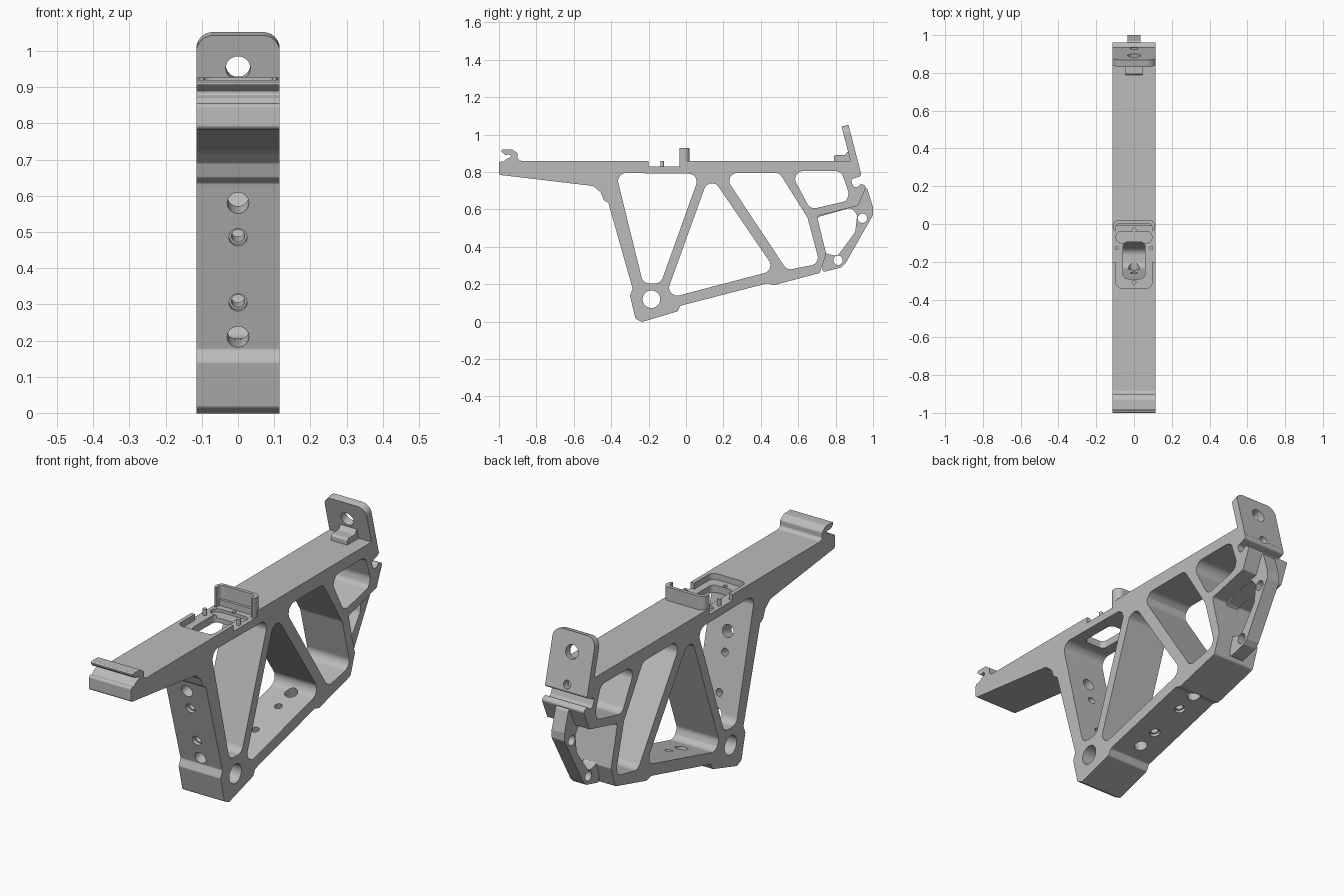
import bpy, bmesh, math
from mathutils import Vector, Matrix

cube = bpy.data.objects.get("Cube")
if cube:
    bpy.data.objects.remove(cube, do_unlink=True)

HALF = 0.115          # half width of the frame
STRUT = 0.035         # half width of the rear strut

metal = bpy.data.materials.new("grey metal")
metal.use_nodes = True
metal.diffuse_color = (0.5, 0.5, 0.5, 1)
metal.node_tree.nodes["Principled BSDF"].inputs["Base Color"].default_value = (0.5, 0.5, 0.5, 1)


def frame(u, v, origin=(0, 0, 0)):
    """Local x -> u, local y -> v, extrusion along their cross product."""
    u, v = Vector(u).normalized(), Vector(v).normalized()
    m = Matrix((u, v, u.cross(v))).transposed().to_4x4()
    m.translation = Vector(origin)
    return m


SIDE = frame((0, 1, 0), (0, 0, 1))
TOP = frame((1, 0, 0), (0, 1, 0))


def rounded(points, radius, steps=6):
    """Fillet every corner, limited by the neighbouring edge lengths."""
    out, n = [], len(points)
    pts = [Vector(p[:2]) for p in points]
    for i, p in enumerate(pts):
        a, b = pts[i - 1] - p, pts[(i + 1) % n] - p
        r = points[i][2] if len(points[i]) > 2 else radius
        half = a.angle(b) / 2
        t = min(r / math.tan(half), 0.45 * a.length, 0.45 * b.length)
        if t < 0.001:
            out.append(p)
            continue
        r = t * math.tan(half)
        start, end = p + a.normalized() * t, p + b.normalized() * t
        centre = p + (a.normalized() + b.normalized()).normalized() * (r / math.sin(half))
        for k in range(steps + 1):
            d = (start - centre).lerp(end - centre, k / steps)
            out.append(centre + d.normalized() * r)
    return out


def prism(name, points, low, high, matrix=SIDE, radius=0.0):
    bm = bmesh.new()
    ring = [bm.verts.new((p[0], p[1], low)) for p in rounded(points, radius)]
    face = bm.faces.new(ring)
    ext = bmesh.ops.extrude_face_region(bm, geom=[face])["geom"]
    moved = [g for g in ext if isinstance(g, bmesh.types.BMVert)]
    bmesh.ops.translate(bm, verts=moved, vec=(0, 0, high - low))
    bmesh.ops.transform(bm, matrix=matrix, verts=bm.verts)
    bmesh.ops.recalc_face_normals(bm, faces=bm.faces)
    mesh = bpy.data.meshes.new(name)
    bm.to_mesh(mesh)
    bm.free()
    obj = bpy.data.objects.new(name, mesh)
    mesh.materials.append(metal)
    bpy.context.collection.objects.link(obj)
    return obj


def rod(name, centre, axis, radius, depth):
    q = Vector(axis).to_track_quat('Z', 'Y').to_matrix().to_4x4()
    q.translation = Vector(centre)
    circle = [(radius * math.cos(k * math.tau / 32), radius * math.sin(k * math.tau / 32))
              for k in range(32)]
    return prism(name, circle, -depth / 2, depth / 2, q)


def box(name, x0, x1, y0, y1, z0, z1, radius=0.0):
    return prism(name, [(x0, y0), (x1, y0), (x1, y1), (x0, y1)], z0, z1, TOP, radius)


def combine(obj, tools, operation='DIFFERENCE'):
    for tool in tools:
        mod = obj.modifiers.new("combine", 'BOOLEAN')
        mod.object, mod.operation, mod.solver = tool, operation, 'EXACT'
        bpy.context.view_layer.update()
        mesh = bpy.data.meshes.new_from_object(obj.evaluated_get(bpy.context.evaluated_depsgraph_get()))
        obj.modifiers.clear()
        obj.data = mesh
        bpy.data.objects.remove(tool, do_unlink=True)


# Main frame silhouette: front hook, deck, rear block, lower bar, front leg
outline = [
    (-1, .92), (-.93, .92), (-.9, .9), (-.9, .87), (-.885, .86), (.915, .86),
    (.94, .78), (.88, .76), (.895, .72), (.92, .72), (.935, .737), (.965, .725),
    (.92, .62), (.7, .565), (.75, .36), (.715, .26), (.47, .195), (.435, .205),
    (-.03, .085), (-.045, .055), (-.235, -.002), (-.27, .015), (-.3, .14),
    (-.285, .175), (-.415, .635), (-.44, .65), (-.455, .69), (-.495, .725, .05),
    (-1, .785), (-1, .855), (-.975, .855), (-.96, .87), (-.935, .88),
    (-.94, .895), (-.965, .89)]
body = prism("main_frame", outline, -HALF, HALF, SIDE, 0.012)

# Tilted rear plate with rounded top corners, and its small front tab
UP, OUT = Vector((0, -.25, .968)), Vector((0, .968, .25))
plate = prism("plate", [(-HALF, -.02, 0), (HALF, -.02, 0), (HALF, .235), (-HALF, .235)],
              -.019, .019, frame((1, 0, 0), UP, (0, .909, .82)), 0.045)
tab = prism("tab", [(.79, .84), (.9, .84), (.88, .91), (.865, .91), (.85, .89), (.79, .89)],
            -.045, .045, SIDE, 0.012)
combine(body, [plate, tab], 'UNION')

# Lightening windows through the side
windows = [
    [(-.375, .795), (.075, .79), (-.135, .205), (-.23, .205)],
    [(.127, .79), (-.115, .12), (.478, .275)],
    [(.195, .795), (.5, .795), (.65, .555), (.715, .31), (.54, .275)],
    [(.555, .805), (.83, .805), (.87, .69), (.86, .645), (.665, .6)]]
cuts = [prism("window", w, -.2, .2, SIDE, .042) for w in windows]
cuts.append(rod("pivot_hole", (0, -.185, .12), (1, 0, 0), .047, .5))

# Bolt holes in the front leg and lower bar: large, small, small, large
LEG, BAR = Vector((0, -.963, -.27)), Vector((0, .26, -.966))
for z, r in ((.58, .03), (.485, .018), (.305, .018), (.21, .03)):
    spot = Vector((0, -.285 - (z - .175) * .283, z))
    cuts.append(rod("leg_hole", spot, LEG, r, .22))
    if r < .02:
        cuts.append(rod("leg_counterbore", spot, LEG, .025, .03))
for y, r in ((.05, .03), (.15, .018), (.33, .018), (.43, .03)):
    spot = Vector((0, y, .093 + y * .258))
    cuts.append(rod("bar_hole", spot, BAR, r, .2))
    if r < .02:
        cuts.append(rod("bar_counterbore", spot, BAR, .025, .03))

# Rear plate and block holes
cuts.append(rod("plate_hole", (0, .873, .957), OUT, .034, .12))
cuts.append(rod("plate_screw_hole", (0, .93, .815), OUT, .02, .08))
cuts.append(rod("block_screw_hole", (0, .95, .685), OUT, .02, .08))

# Deck recess with feed opening and shallow side pockets
cuts.append(box("recess_front", -.095, .095, -.34, -.1, .83, .95, .03))
cuts.append(box("recess_open", -.2, .2, -.2, -.01, .83, .95))
cuts.append(box("feed_opening", -.058, .058, -.29, -.095, .7, .95, .025))
cuts.append(box("kidney", -.095, .095, -.1, -.04, .815, .95, .03))
for y in (-.03, -.308):
    cuts.append(rod("pin_hole", (0, y, .83), (0, 0, 1), .01, .04))
combine(body, cuts)

# Narrow rear strut with its own window and cross holes
strut = prism("rear_strut", [
    (.7, .59), (.9, .66), (.965, .724), (1, .61), (1, .57), (.852, .31),
    (.83, .29), (.73, .264), (.73, .34)], -STRUT, STRUT, SIDE, 0.012)
combine(strut, [
    prism("strut_window", [(.69, .555), (.885, .61), (.915, .57), (.905, .48), (.81, .35),
                           (.745, .365)], -.2, .2, SIDE, .03),
    rod("upper_cross_hole", (0, .943, .553), (1, 0, 0), .025, .5),
    rod("lower_cross_hole", (0, .813, .328), (1, 0, 0), .025, .5)])

# Curved hood behind the recess, hollowed out toward the front
hood = box("hood", -.112, .112, -.045, .02, .825, .927, .03)
combine(hood, [box("hood_hollow", -.095, .095, -.2, .003, .8, 1, .02),
               box("hood_front", -.2, .2, -.1, -.035, .8, 1)])

# Guide pins beside the feed opening
pins = [rod("guide_pin_" + side, (x, -.127, .842), (0, 0, 1), .01, .036)
        for side, x in (("left", .092), ("right", -.092))]

# Smooth fillets, sharp edges
parts = [body, strut, hood] + pins
for obj in parts:
    bpy.ops.object.select_all(action='DESELECT')
    obj.select_set(True)
    bpy.context.view_layer.objects.active = obj
    bpy.ops.object.shade_smooth_by_angle(angle=math.radians(30))
    weighted = obj.modifiers.new("even_shading", 'WEIGHTED_NORMAL')
    weighted.keep_sharp = True
